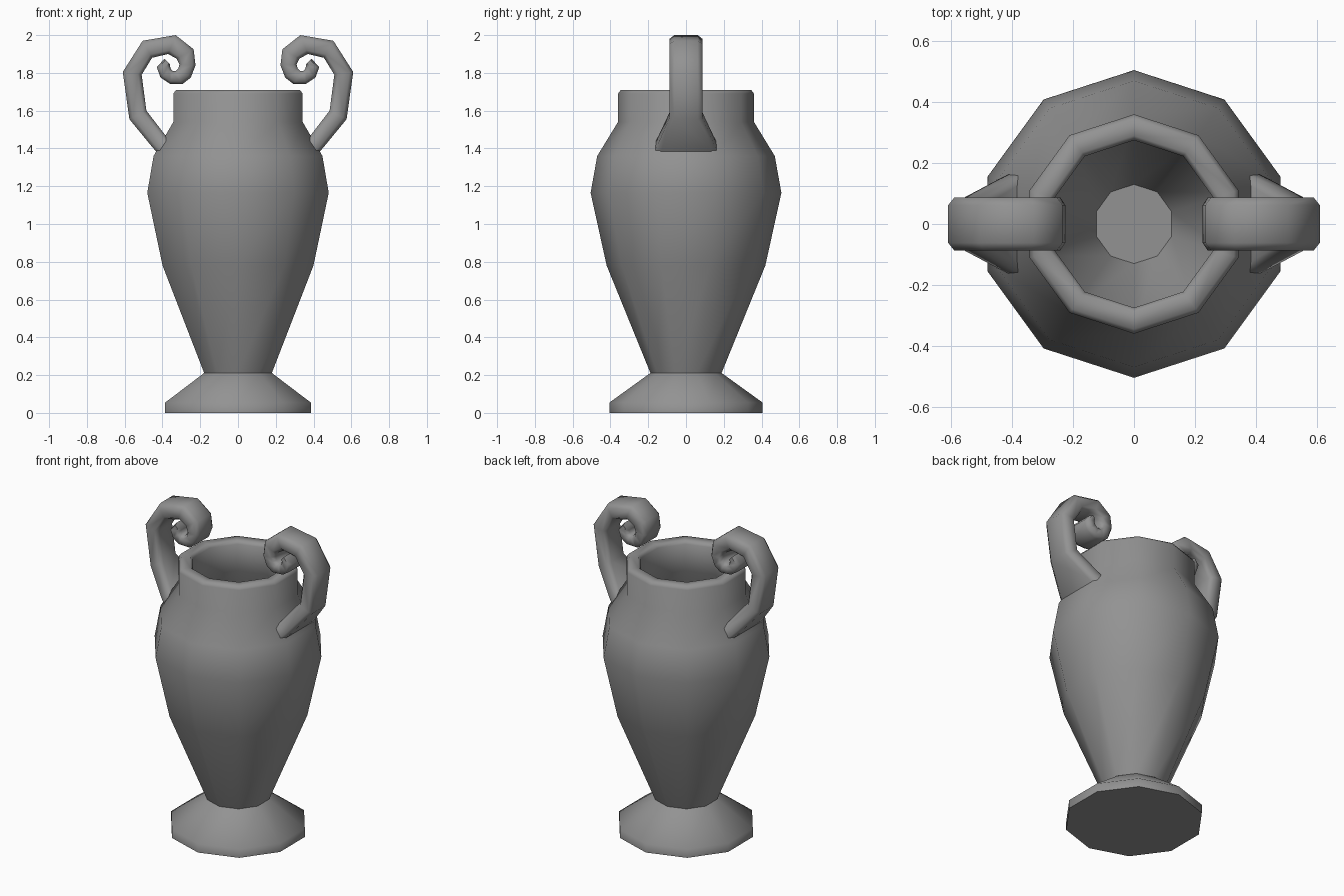
import bpy, bmesh
from math import radians, sin, cos, pi

cube = bpy.data.objects.get("Cube")
if cube:
    bpy.data.objects.remove(cube, do_unlink=True)

SIDES = 10

clay = bpy.data.materials.new("grey clay")
clay.use_nodes = True
GREY = (0.29, 0.29, 0.29, 1)
clay.diffuse_color = GREY
clay.node_tree.nodes["Principled BSDF"].inputs["Base Color"].default_value = GREY


def finish(name, bm, angle):
    bmesh.ops.recalc_face_normals(bm, faces=bm.faces)
    mesh = bpy.data.meshes.new(name)
    bm.to_mesh(mesh)
    bm.free()
    mesh.materials.append(clay)
    ob = bpy.data.objects.new(name, mesh)
    bpy.context.collection.objects.link(ob)
    bpy.ops.object.select_all(action="DESELECT")
    ob.select_set(True)
    bpy.context.view_layer.objects.active = ob
    bpy.ops.object.shade_smooth_by_angle(angle=radians(angle))


def skin(name, rings, angle):
    """Bridge a list of point rings and cap both ends."""
    bm = bmesh.new()
    loops = [[bm.verts.new(p) for p in ring] for ring in rings]
    n = len(loops[0])
    for a, b in zip(loops, loops[1:]):
        for k in range(n):
            j = (k + 1) % n
            bm.faces.new((a[k], a[j], b[j], b[k]))
    bm.faces.new(loops[0])
    bm.faces.new(loops[-1])
    finish(name, bm, angle)


def lathe(name, profile, angle):
    turns = [pi / 2 + 2 * pi * k / SIDES for k in range(SIDES)]
    skin(name, [[(r * cos(t), r * sin(t), z) for t in turns] for r, z in profile], angle)


# Foot: short rim and a cone up to the waist
lathe("foot", [(0.405, 0), (0.405, 0.055), (0.197, 0.205), (0.18, 0.22)], 60)

# Hollow body: outer wall, rounded lip, inner wall and floor
lathe("body", [
    (0.18, 0.19), (0.19, 0.215), (0.42, 0.78), (0.505, 1.165), (0.47, 1.36),
    (0.36, 1.54), (0.36, 1.69), (0.345, 1.71), (0.29, 1.71), (0.275, 1.69),
    (0.275, 1.52), (0.385, 1.34), (0.42, 1.165), (0.34, 0.79), (0.13, 0.27),
], 60)

# Scroll handle stations: outer x, outer z, inner x, inner z, half width
STRAP = 0.087
stations = [
    (0.42, 1.37, 0.355, 1.44, 0.165),
    (0.452, 1.405, 0.385, 1.47, 0.15),
    (0.575, 1.555, 0.485, 1.6, STRAP),
    (0.61, 1.805, 0.51, 1.79, STRAP),
    (0.505, 1.97, 0.455, 1.88, STRAP),
    (0.33, 2.0, 0.37, 1.9, STRAP),
    (0.235, 1.925, 0.325, 1.875, STRAP),
    (0.225, 1.84, 0.31, 1.845, STRAP),
    (0.25, 1.775, 0.315, 1.825, STRAP),
    (0.295, 1.74, 0.33, 1.81, STRAP),
    (0.36, 1.742, 0.345, 1.81, STRAP),
    (0.41, 1.775, 0.355, 1.82, STRAP),
    (0.43, 1.83, 0.36, 1.835, STRAP),
    (0.39, 1.875, 0.36, 1.845, STRAP),
]


def strap_ring(side, ox, oz, ix, iz, w):
    """Flat strap section with bevelled corners."""
    c = w - 0.025
    section = [(0, -c), (0.2, -w), (0.8, -w), (1, -c),
               (1, c), (0.8, w), (0.2, w), (0, c)]
    return [(side * (ox + (ix - ox) * t), y, oz + (iz - oz) * t) for t, y in section]


for name, side in (("left_handle", 1), ("right_handle", -1)):
    skin(name, [strap_ring(side, *s) for s in stations], 65)
